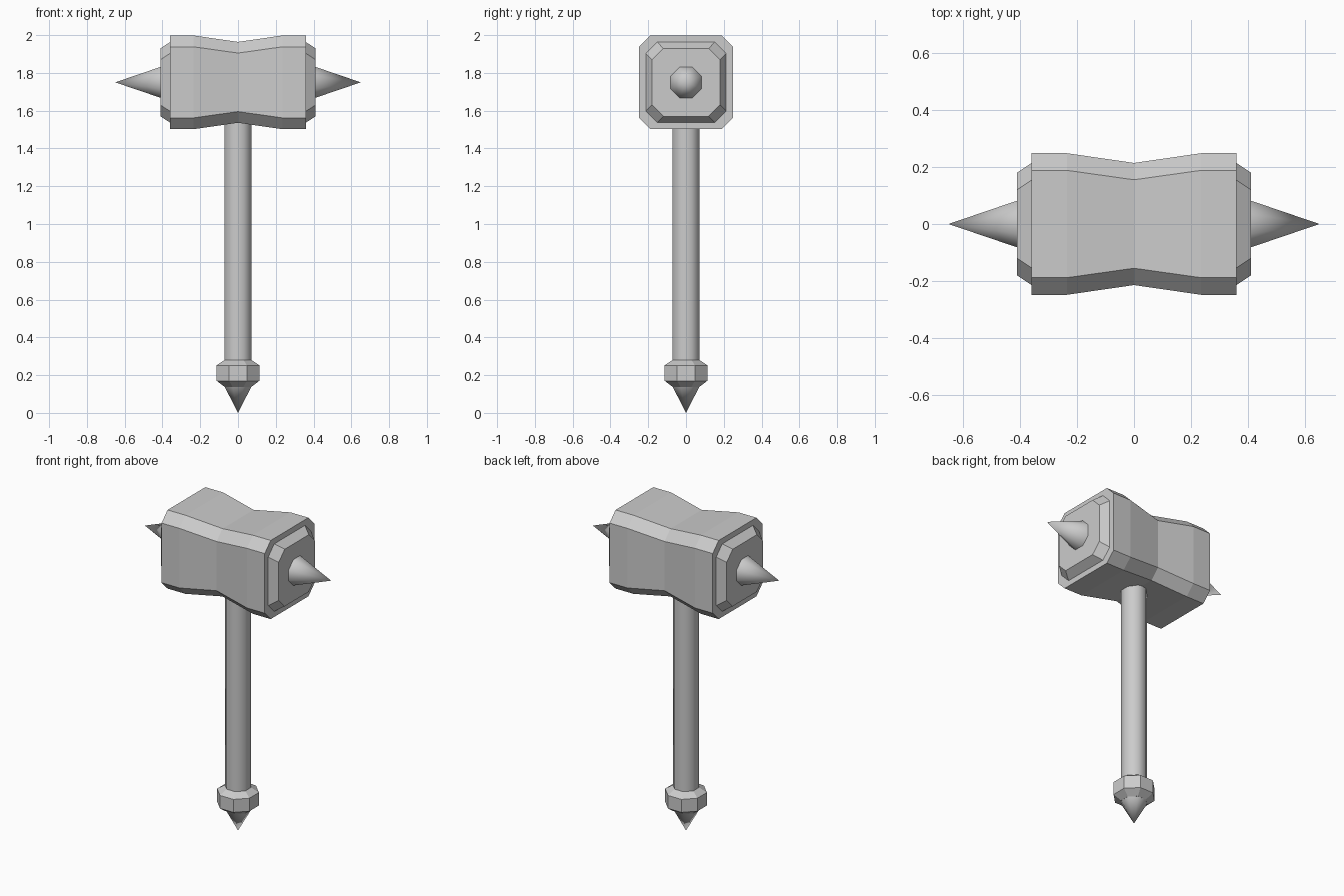
import bpy, bmesh, math
from mathutils import Vector

if "Cube" in bpy.data.objects:
    bpy.data.objects.remove(bpy.data.objects["Cube"])


def loft(name, rings, caps=True, smooth=False):
    """Skin a list of equal-length rings; a one-point ring becomes a tip."""
    bm = bmesh.new()
    vr = [[bm.verts.new(p) for p in ring] for ring in rings]
    for a, b in zip(vr, vr[1:]):
        n = max(len(a), len(b))
        for i in range(n):
            j = (i + 1) % n
            if len(a) == 1:
                bm.faces.new((a[0], b[j], b[i]))
            elif len(b) == 1:
                bm.faces.new((a[i], a[j], b[0]))
            else:
                bm.faces.new((a[i], a[j], b[j], b[i]))
    if caps:
        for ring in (vr[0], vr[-1]):
            if len(ring) > 2:
                bm.faces.new(ring)
    bmesh.ops.recalc_face_normals(bm, faces=bm.faces)
    me = bpy.data.meshes.new(name)
    bm.to_mesh(me)
    bm.free()
    ob = bpy.data.objects.new(name, me)
    bpy.context.collection.objects.link(ob)
    if smooth:
        bpy.ops.object.select_all(action='DESELECT')
        ob.select_set(True)
        bpy.context.view_layer.objects.active = ob
        bpy.ops.object.shade_smooth_by_angle(angle=math.radians(50))
    return ob


HEAD_Z = 1.75


def block(x, h, f):
    """Chamfered square across x: half size h, half flat width f."""
    pts = [(h, -f), (h, f), (f, h), (-f, h), (-h, f), (-h, -f), (-f, -h), (f, -h)]
    return [(x, y, HEAD_Z + z) for y, z in pts]


def octagon(apothem):
    """Flat-sided octagon as 2D points."""
    if apothem == 0:
        return [(0, 0)]
    r = apothem / math.cos(math.pi / 8)
    return [(r * math.cos((i + .5) * math.pi / 4), r * math.sin((i + .5) * math.pi / 4))
            for i in range(8)]


def upright(profile):
    return [[(x, y, z) for x, y in octagon(r)] for r, z in profile]


# Hammer head, waisted in the middle, with bevelled striking faces
half = [(0.235, 0.248, 0.188), (0.36, 0.248, 0.188), (0.36, 0.213, 0.153), (0.41, 0.18, 0.12)]
stations = [(-x, h, f) for x, h, f in reversed(half)] + [(0, 0.214, 0.155)] + half
loft("hammer_head", [block(*s) for s in stations])

# Spikes on both striking faces
for side, s in (("left", -1), ("right", 1)):
    rings = [[(s * x, y, HEAD_Z + z) for y, z in octagon(r)]
             for r, x in ((0.082, 0.409), (0, 0.65))]
    loft("spike_" + side, rings, smooth=True)

# Handle
loft("handle", upright([(0.071, 0.27), (0.071, 1.56)]), smooth=True)

# Pommel collar and pointed tip
loft("pommel_collar", upright([(0.071, 0.138), (0.113, 0.17), (0.113, 0.252), (0.071, 0.28)]))
loft("pommel_tip", upright([(0, 0), (0.071, 0.139)]), smooth=True)
